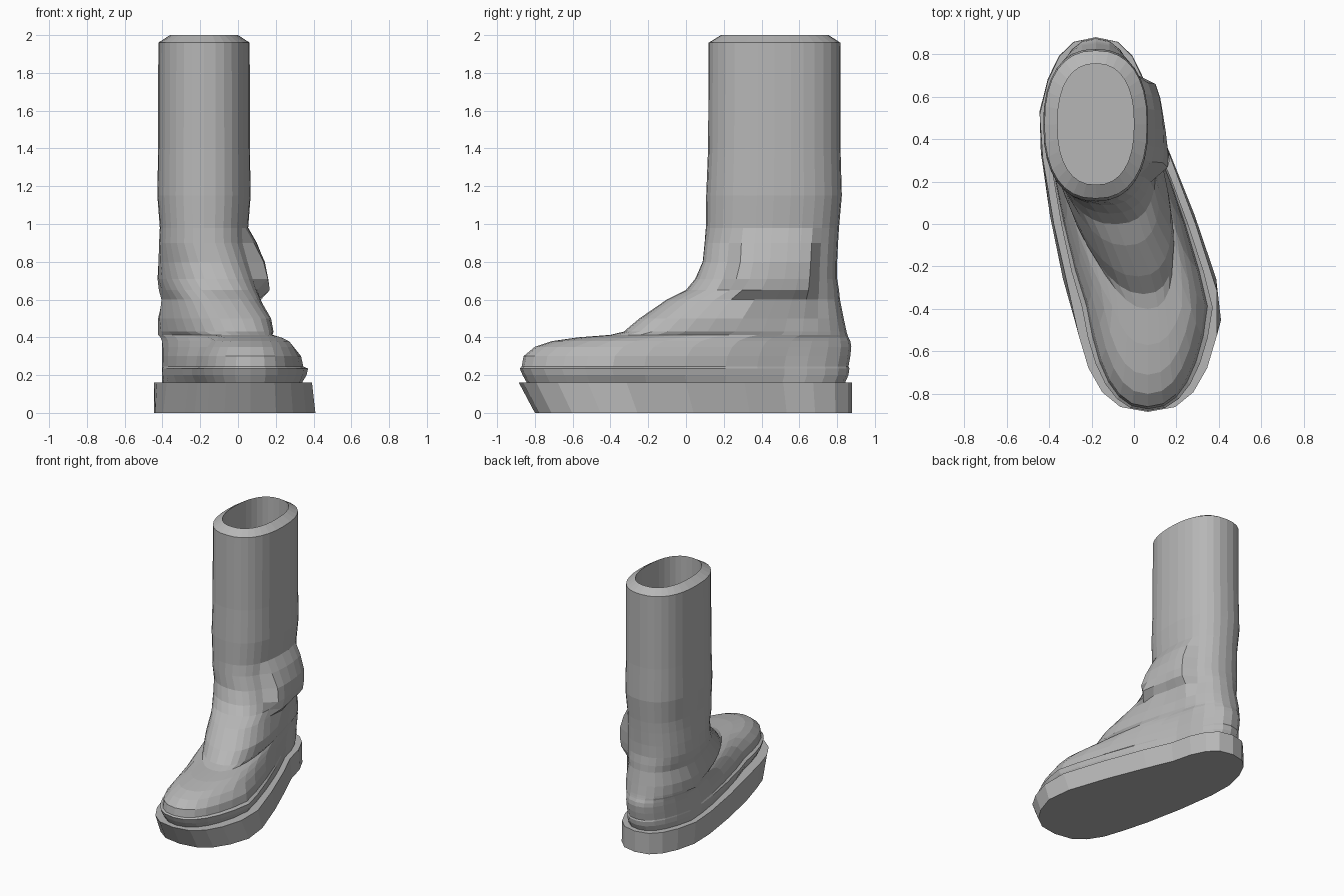
import bpy, bmesh, math

cube = bpy.data.objects.get("Cube")
if cube:
    bpy.data.objects.remove(cube, do_unlink=True)

# One grey leather colour for the whole boot
GREY = (0.47, 0.47, 0.47, 1)
mat = bpy.data.materials.new("Grey leather")
mat.use_nodes = True
mat.diffuse_color = GREY
bsdf = mat.node_tree.nodes["Principled BSDF"]
bsdf.inputs["Base Color"].default_value = GREY
bsdf.inputs["Roughness"].default_value = 0.8

HEEL_X, BALL_X = -0.18, 0.065


def clamp(value):
    return min(1, max(0, value))


def rounded(value, squareness):
    return math.copysign(abs(value) ** (2 / squareness), value)


def outline(z, back, front, ball_width, heel_width, squareness, count):
    """Level foot-shaped ring; below the ankle its axis bends from heel to ball."""
    bend = clamp((0.9 - z) / 0.35)
    middle, half_length = (back + front) / 2, (back - front) / 2
    ring = []
    for i in range(count):
        angle = 2 * math.pi * i / count
        y = middle + half_length * rounded(math.cos(angle), squareness)
        forward = clamp((0.5 - y) / 0.9)
        width = heel_width + (ball_width - heel_width) * forward
        centre = HEEL_X + (BALL_X - HEEL_X) * forward * bend
        ring.append((centre + width * rounded(math.sin(angle), squareness), y, z))
    return ring


def loft(name, rings):
    """Skin a stack of rings and close both ends."""
    bm = bmesh.new()
    loops = [[bm.verts.new(point) for point in ring] for ring in rings]
    for lower, upper in zip(loops, loops[1:]):
        for i in range(len(lower)):
            bm.faces.new((lower[i - 1], lower[i], upper[i], upper[i - 1]))
    bm.faces.new(loops[0])
    bm.faces.new(loops[-1])
    bmesh.ops.recalc_face_normals(bm, faces=bm.faces)
    mesh = bpy.data.meshes.new(name)
    bm.to_mesh(mesh)
    bm.free()
    mesh.materials.append(mat)
    obj = bpy.data.objects.new(name, mesh)
    bpy.context.collection.objects.link(obj)
    return obj


# Sole: thick slab, undercut below the toe
loft("sole", [
    outline(height, 0.88, front, width, 0.295, squareness=2.6, count=24)
    for height, front, width in ((0, -0.8, 0.385), (0.16, -0.885, 0.365))
])

# Foot with welt, toe cap and instep: height, back, front, half width at the ball
foot = [
    (0.155, 0.84, -0.84, 0.3),
    (0.2, 0.86, -0.865, 0.325),
    (0.235, 0.865, -0.88, 0.33),
    (0.245, 0.86, -0.87, 0.305),
    (0.3, 0.87, -0.86, 0.295),
    (0.35, 0.875, -0.8, 0.265),
    (0.38, 0.87, -0.71, 0.24),
    (0.4, 0.86, -0.57, 0.22),
    (0.413, 0.855, -0.4, 0.2),
    (0.43, 0.85, -0.33, 0.23),
    (0.5, 0.835, -0.235, 0.24),
]

# Ankle and shaft, then over the rim and down the lining: height, back, front, half width
shaft = [
    (0.6, 0.815, -0.09, 0.235),
    (0.65, 0.81, -0.01, 0.243),
    (0.71, 0.8, 0.06, 0.25),
    (0.8, 0.8, 0.09, 0.245),
    (0.9, 0.805, 0.095, 0.238),
    (0.98, 0.81, 0.105, 0.234),
    (1.15, 0.825, 0.107, 0.247),
    (1.4, 0.818, 0.117, 0.243),
    (1.96, 0.817, 0.12, 0.242),
    (2, 0.755, 0.185, 0.18),
    (0.95, 0.755, 0.185, 0.18),
]
rings = [outline(*row, heel_width=0.26, squareness=2.35, count=32) for row in foot]
rings += [outline(*row, heel_width=row[-1], squareness=2.35, count=32) for row in shaft]
boot_upper = loft("boot_upper", rings)

# Folded ankle pad on one side, and shallow creases over the instep
for vertex in boot_upper.data.vertices:
    x, y, z = vertex.co
    if x > 0.02 and 0.25 < y < 0.68:
        vertex.co.x += 0.07 * clamp((0.96 - z) / 0.1) * clamp((z - 0.56) / 0.08)
    elif y < 0.3 and 0.45 < z < 0.9:
        vertex.co.y += 0.012 * math.sin(z * 60 + x * 5)
